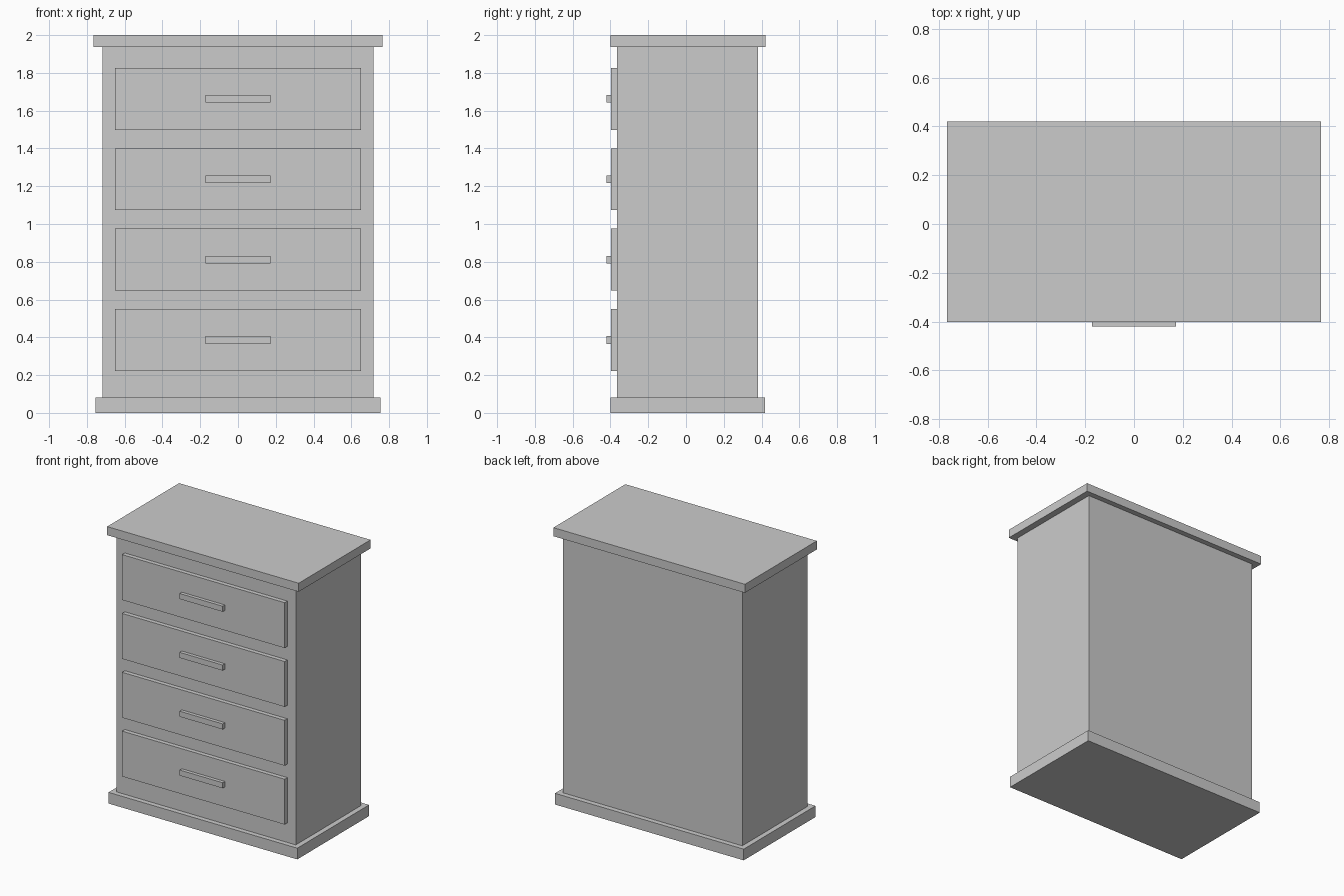
import bpy
import bmesh

if "Cube" in bpy.data.objects:
    bpy.data.objects.remove(bpy.data.objects["Cube"])


def box(name, x, y0, y1, z0, z1):
    """Box symmetric about x = 0, given by half width and y / z extents."""
    bm = bmesh.new()
    bmesh.ops.create_cube(bm, size=1)
    for v in bm.verts:
        v.co.x *= 2 * x
        v.co.y = y0 if v.co.y < 0 else y1
        v.co.z = z0 if v.co.z < 0 else z1
    mesh = bpy.data.meshes.new(name)
    bm.to_mesh(mesh)
    bm.free()
    obj = bpy.data.objects.new(name, mesh)
    bpy.context.collection.objects.link(obj)
    return obj


# Carcass with overhanging plinth and top
box("plinth", 0.755, -0.401, 0.419, 0.0, 0.081)
box("body", 0.718, -0.365, 0.382, 0.081, 1.938)
box("top_board", 0.766, -0.401, 0.421, 1.938, 2.0)

# Four raised drawer fronts, each with a bar handle
for i in range(4):
    zc = 0.386 + i * 0.4255
    box(f"drawer_front_{i + 1}", 0.65, -0.396, -0.365, zc - 0.164, zc + 0.164)
    box(f"drawer_handle_{i + 1}", 0.172, -0.421, -0.396, zc - 0.02, zc + 0.02)
